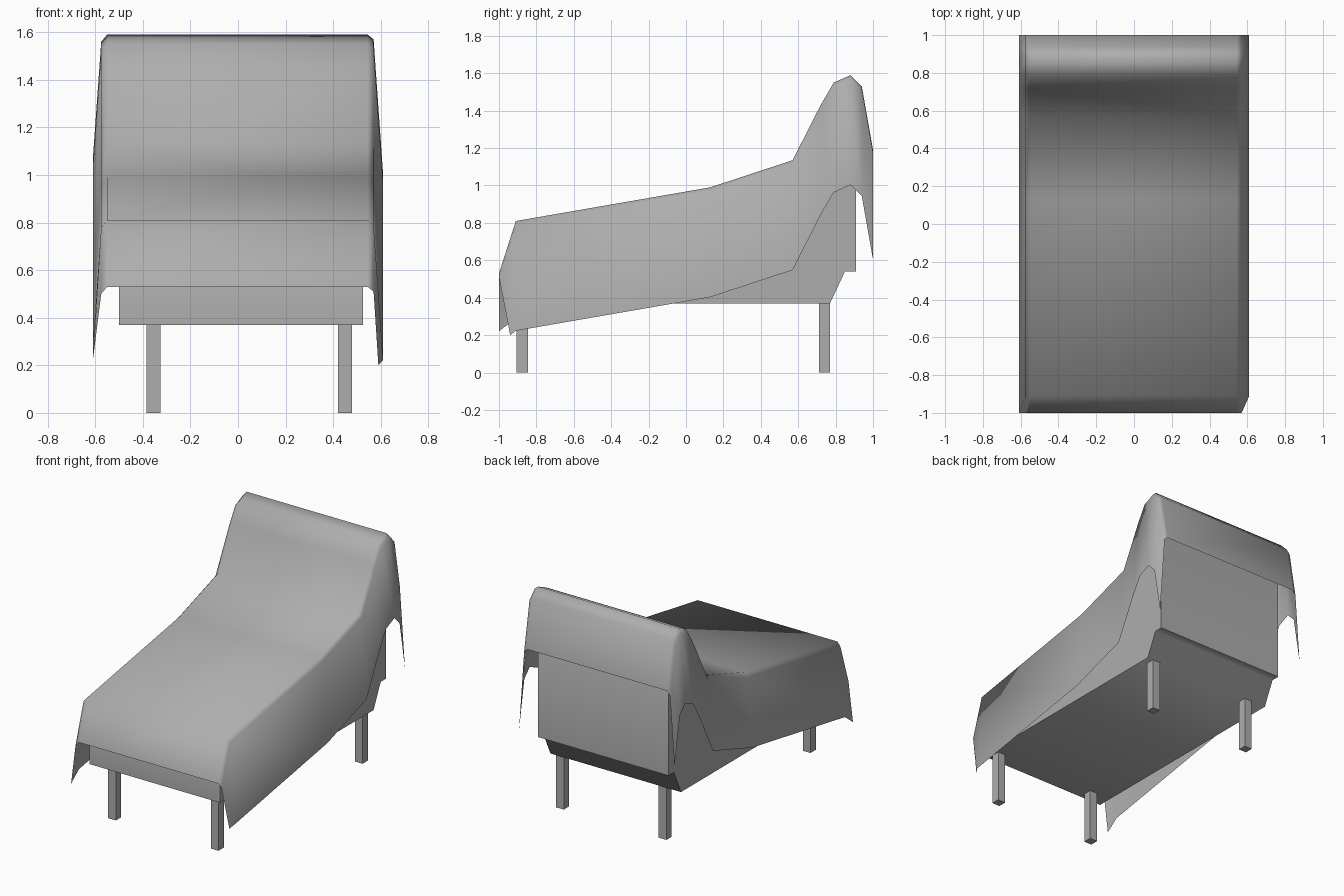
import bpy, bmesh, math
from mathutils import Vector

cube = bpy.data.objects.get("Cube")
if cube:
    bpy.data.objects.remove(cube, do_unlink=True)

grey = bpy.data.materials.new("plain grey")
grey.use_nodes = True
colour = (0.42, 0.42, 0.42, 1)
grey.diffuse_color = colour
grey.node_tree.nodes["Principled BSDF"].inputs["Base Color"].default_value = colour


def add_object(name, bm, smooth_angle=None):
    mesh = bpy.data.meshes.new(name)
    bm.to_mesh(mesh)
    bm.free()
    mesh.materials.append(grey)
    obj = bpy.data.objects.new(name, mesh)
    bpy.context.collection.objects.link(obj)
    if smooth_angle:
        bpy.ops.object.select_all(action='DESELECT')
        obj.select_set(True)
        bpy.context.view_layer.objects.active = obj
        bpy.ops.object.shade_smooth_by_angle(angle=math.radians(smooth_angle))
    return obj


def prism(name, profile, x0, x1, smooth_angle=None):
    """Extrude a side profile of (y, z) points from x0 to x1."""
    bm = bmesh.new()
    face = bm.faces.new([bm.verts.new((x0, y, z)) for y, z in profile])
    result = bmesh.ops.extrude_face_region(bm, geom=[face])
    moved = [g for g in result["geom"] if isinstance(g, bmesh.types.BMVert)]
    bmesh.ops.translate(bm, verts=moved, vec=(x1 - x0, 0, 0))
    bmesh.ops.recalc_face_normals(bm, faces=bm.faces)
    return add_object(name, bm, smooth_angle)


# Draped cover: the top profile swept across, with both sides hanging down
top = [(-1, .53), (-.91, .81), (.13, .99), (.57, 1.135), (.72, 1.43),
       (.79, 1.55), (.88, 1.59), (.94, 1.53), (1, 1.19)]
bm = bmesh.new()
rows = []
for i, (y, z) in enumerate(top):
    left_drop = .31 if i == 0 else .52
    section = [(-.61, -left_drop), (-.575, -.03), (-.55, 0),
               (.545, 0), (.57, -.02), (.61, -.587)]
    points = [Vector((x, y, z + dz)) for x, dz in section]
    if i == 0:
        points[-1] = Vector((.59, -.94, .2))  # folded front corner
    rows.append([bm.verts.new(p) for p in points])
for a, b in zip(rows, rows[1:]):
    for j in range(len(a) - 1):
        bm.faces.new((a[j], a[j + 1], b[j + 1], b[j]))
add_object("draped_cover", bm, 80)

# Padded body with its raised headrest
body = [(-.95, .37), (.77, .37), (.85, .54), (.91, .54), (.91, 1.5),
        (.88, 1.54), (.8, 1.5), (.73, 1.38), (.57, 1.09), (.13, .95),
        (-.89, .77), (-.95, .62)]
prism("padded_body", body, -.5, .525, 70)

# Four square legs
for side, x in (("right", -.385), ("left", .42)):
    for end, y in (("front", -.905), ("back", .71)):
        outline = [(y, 0), (y + .06, 0), (y + .06, .39), (y, .39)]
        prism(f"{end}_{side}_leg", outline, x, x + .06)
